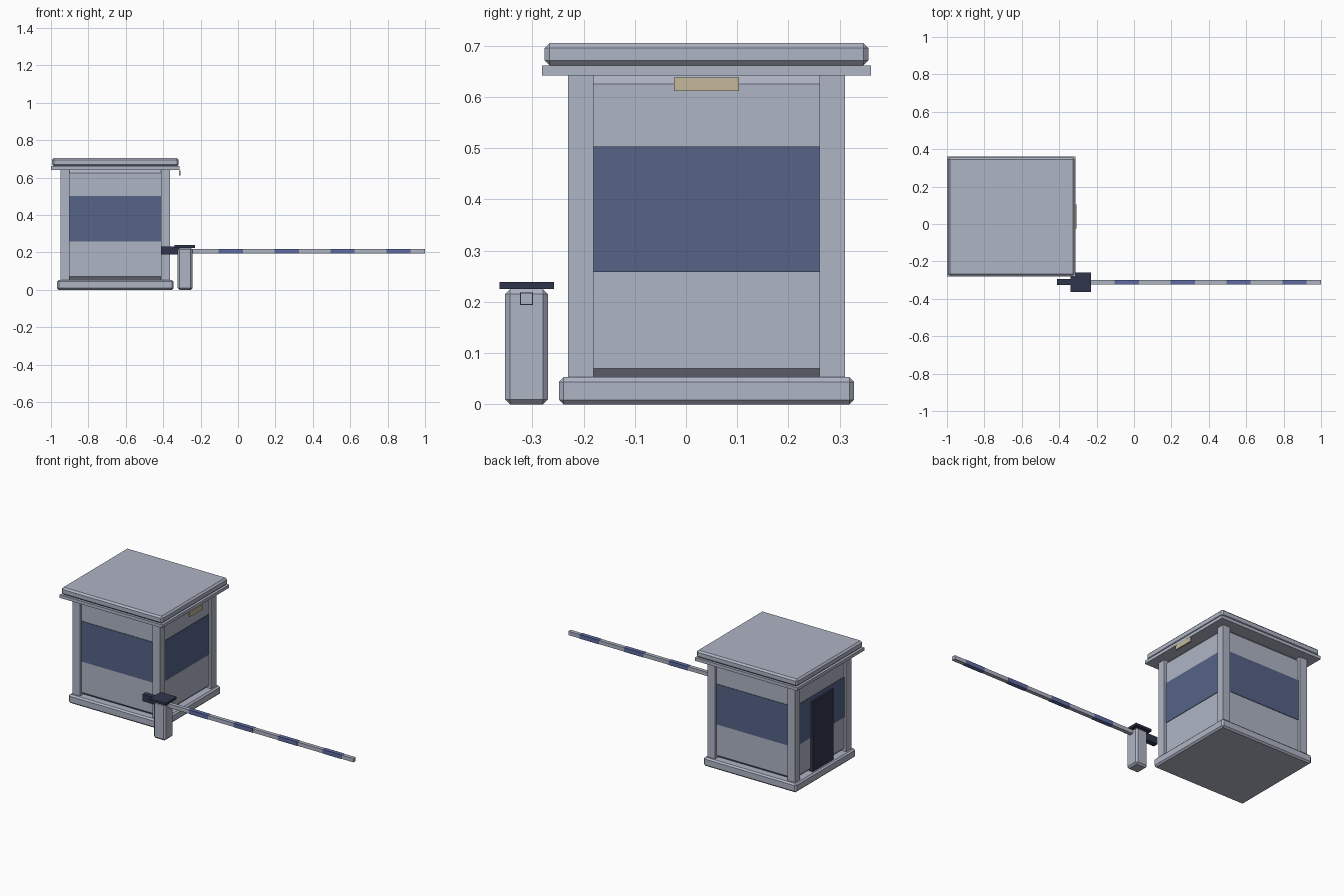
import bpy
import bmesh
from mathutils import Vector

cube = bpy.data.objects.get("Cube")
if cube:
    bpy.data.objects.remove(cube, do_unlink=True)


def material(name, r, g, b):
    m = bpy.data.materials.new(name)
    m.use_nodes = True
    m.diffuse_color = (r, g, b, 1)
    m.node_tree.nodes["Principled BSDF"].inputs["Base Color"].default_value = (r, g, b, 1)
    return m


GREY = material("pale grey", 0.43, 0.46, 0.56)
GLASS = material("blue glass", 0.09, 0.125, 0.24)
NAVY = material("dark navy", 0.03, 0.036, 0.075)
STRIPE = material("stripe blue", 0.115, 0.15, 0.36)
CREAM = material("cream", 0.55, 0.48, 0.32)


def box(name, mat, x, y, z, bevel=0):
    """Box spanning the given (low, high) ranges, with optional chamfered edges."""
    low, high = Vector((x[0], y[0], z[0])), Vector((x[1], y[1], z[1]))
    bm = bmesh.new()
    bmesh.ops.create_cube(bm, size=1)
    bmesh.ops.scale(bm, vec=high - low, verts=bm.verts)
    if bevel:
        bmesh.ops.bevel(bm, geom=bm.edges[:], offset=bevel, segments=1, affect='EDGES')
    mesh = bpy.data.meshes.new(name)
    bm.to_mesh(mesh)
    bm.free()
    mesh.materials.append(mat)
    ob = bpy.data.objects.new(name, mesh)
    ob.location = (low + high) / 2
    bpy.context.collection.objects.link(ob)
    return ob


# Booth centre and half sizes at the outer faces of its corner posts
CX, CY, HX, HY = -0.656, 0.04, 0.293, 0.27
FLOOR, EAVE = 0.053, 0.642


def slab(name, mat, grow, z, bevel=0):
    """Box around the booth centre, grown outwards from the post faces."""
    return box(name, mat, (CX - HX - grow, CX + HX + grow),
               (CY - HY - grow, CY + HY + grow), z, bevel)


# Booth body
slab("booth_base", GREY, 0.018, (0, FLOOR), 0.009)
slab("booth_walls", GREY, -0.016, (FLOOR, EAVE), 0.017)
slab("window_band", GLASS, -0.013, (0.258, 0.503))
slab("roof_eave", GREY, 0.051, (EAVE, 0.661))
slab("roof_top", GREY, 0.046, (0.661, 0.705), 0.01)

# Corner posts
POST = 0.049
for side, sx in (("left", 1), ("right", -1)):
    for end, sy in (("front", -1), ("back", 1)):
        px, py = CX + sx * (HX - POST / 2), CY + sy * (HY - POST / 2)
        box(f"post_{end}_{side}", GREY, (px - POST / 2, px + POST / 2),
            (py - POST / 2, py + POST / 2), (FLOOR, EAVE))

# Door on the far side, sign under the eave on the barrier side
box("door", NAVY, (CX - HX, CX - HX + 0.03), (CY - 0.1, CY + 0.1), (FLOOR, 0.48))
box("sign", CREAM, (-0.316, -0.308), (-0.023, 0.103), (0.612, 0.638))

# Barrier pedestal
BY, BZ = -0.311, 0.206
box("barrier_pedestal", GREY, (-0.323, -0.243), (BY - 0.042, BY + 0.042), (0, 0.225), 0.01)
box("pedestal_cap", NAVY, (-0.339, -0.231), (BY - 0.053, BY + 0.053), (0.225, 0.239))
box("counterweight", NAVY, (-0.413, -0.31), (BY - 0.016, BY + 0.016), (0.19, 0.232))


# Barrier arm with evenly spaced painted sleeves
def bar(name, mat, x, r):
    box(name, mat, x, (BY - r, BY + r), (BZ - r, BZ + r))


bar("barrier_arm", GREY, (-0.3, 1.0), 0.0115)
for i in range(4):
    start = -0.104 + 0.299 * i
    bar(f"arm_stripe_{i + 1}", STRIPE, (start, start + 0.13), 0.0125)
